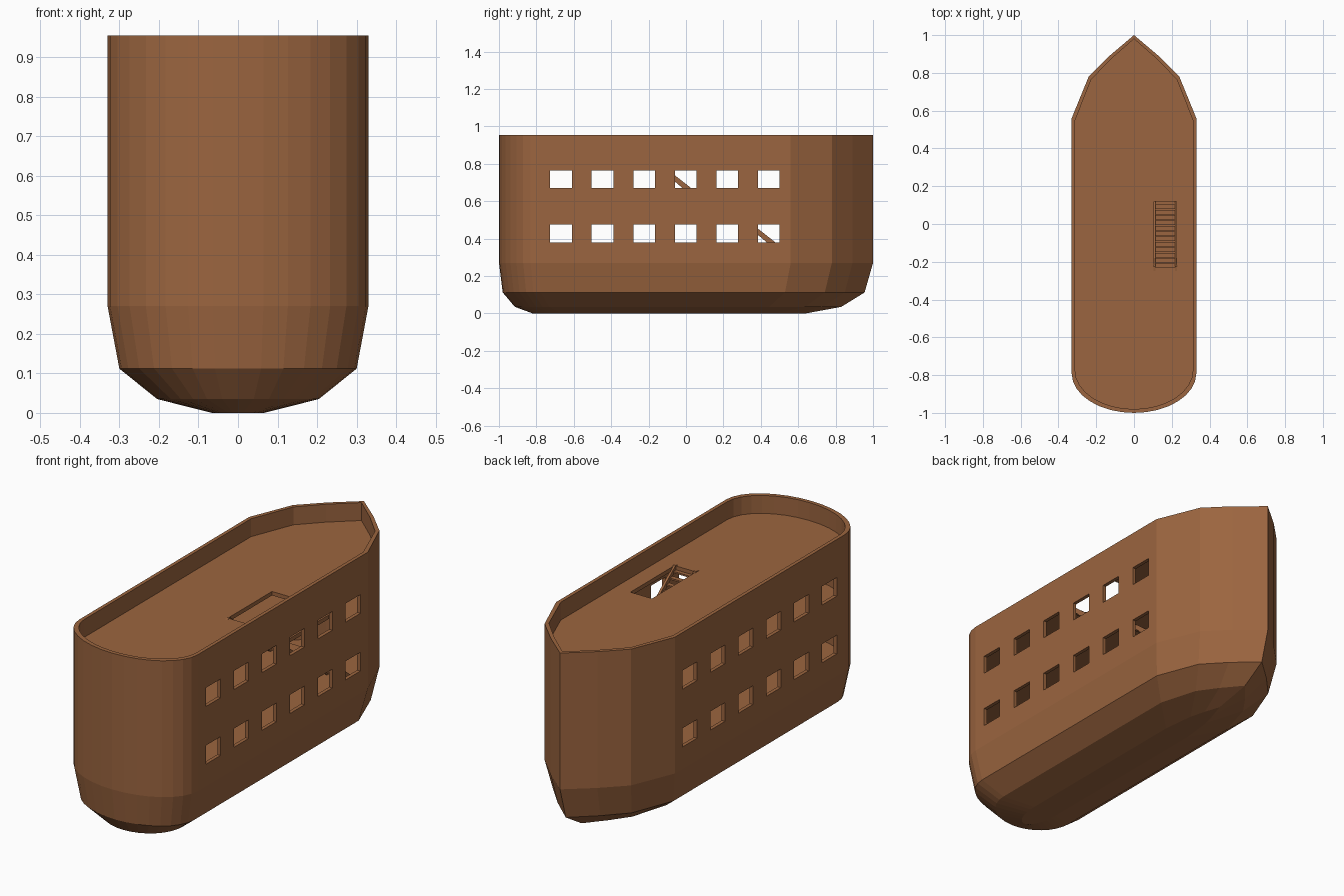
import bpy, bmesh
from math import sin, cos, pi
from mathutils import Matrix, Vector

if "Cube" in bpy.data.objects:
    bpy.data.objects.remove(bpy.data.objects["Cube"])

wood = bpy.data.materials.new("brown wood")
wood.use_nodes = True
colour = (0.33, 0.13, 0.05, 1)
wood.diffuse_color = colour
wood.node_tree.nodes["Principled BSDF"].inputs["Base Color"].default_value = colour


def finish(bm, name):
    bmesh.ops.recalc_face_normals(bm, faces=bm.faces[:])
    mesh = bpy.data.meshes.new(name)
    bm.to_mesh(mesh)
    bm.free()
    mesh.materials.append(wood)
    ob = bpy.data.objects.new(name, mesh)
    bpy.context.collection.objects.link(ob)
    return ob


def add_box(bm, lo, hi):
    lo, hi = Vector(lo), Vector(hi)
    matrix = Matrix.Translation((lo + hi) / 2) @ Matrix.Diagonal((*(hi - lo), 1))
    bmesh.ops.create_cube(bm, size=1, matrix=matrix)


def loft(name, rings):
    bm = bmesh.new()
    loops = [[bm.verts.new(p) for p in ring] for ring in rings]
    n = len(loops[0])
    for a, b in zip(loops, loops[1:]):
        for i in range(n):
            j = (i + 1) % n
            bm.faces.new((a[i], a[j], b[j], b[i]))
    bm.faces.new(loops[0])
    bm.faces.new(loops[-1])
    return finish(bm, name)


def cut(target, cutter):
    cutter.hide_render = True
    mod = target.modifiers.new("openings", "BOOLEAN")
    mod.operation = "DIFFERENCE"
    mod.solver = "EXACT"
    mod.object = cutter
    bpy.context.view_layer.objects.active = target
    bpy.ops.object.modifier_apply(modifier=mod.name)
    bpy.data.objects.remove(cutter)


# Plan outline: pointed bow at the back, rounded stern at the front
half_bow = [(0.33, 0.56), (0.24, 0.78), (0.13, 0.89)]
outline = half_bow + [(0, 1)] + [(-x, y) for x, y in reversed(half_bow)]
outline += [(-0.33 * cos(pi * i / 16), -0.79 - 0.21 * sin(pi * i / 16)) for i in range(17)]


def ring(z, sx=1, sy=1, dy=0):
    return [(x * sx, y * sy + dy, z) for x, y in outline]


def inner(z):
    return ring(z, 0.945, 0.98)


# Hull shell with its lowest floor
top, floor = 0.955, 0.285
hull = loft("hull", [ring(0, 0.2, 0.73, -0.09), ring(0.035, 0.62, 0.8725, -0.0425),
                     ring(0.112, 0.91, 0.9675, -0.0125), ring(0.27), ring(top),
                     inner(top), inner(floor)])

# Two rows of windows on both sides
bm = bmesh.new()
for z in (0.38, 0.67):
    for i in range(6):
        y = -0.668 + 0.222 * i
        add_box(bm, (-0.5, y - 0.058, z), (0.5, y + 0.058, z + 0.094))
cut(hull, finish(bm, "window_cutter"))

# Decks, each with a stairwell and a stair leading down
rise, run, steps = 0.29, 0.37, 13
left, right = 0.225, 0.105
for name, z, y0 in (("upper", 0.865, -0.25), ("middle", 0.575, 0.2)):
    deck = loft(name + "_deck", [ring(z - 0.02, 0.955, 0.985), ring(z, 0.955, 0.985)])
    bm = bmesh.new()
    add_box(bm, (right, y0 + 0.02, z - 0.1), (left, y0 + run, z + 0.1))
    cut(deck, finish(bm, "stairwell_cutter"))

    # Sloping side rails
    for side, x in (("left", left - 0.009), ("right", right - 0.003)):
        profile = [(y0, z), (y0 + 0.025, z + 0.004), (y0 + run, z - rise + 0.022),
                   (y0 + run, z - rise), (y0 + run - 0.025, z - rise)]
        loft(f"{name}_stair_{side}_rail",
             [[(px, y, h) for y, h in profile] for px in (x, x + 0.012)])

    # Treads
    bm = bmesh.new()
    for i in range(1, steps):
        y, h = y0 + run * i / steps, z - rise * i / steps
        add_box(bm, (right, y - 0.012, h - 0.005), (left, y + 0.012, h + 0.003))
    finish(bm, name + "_stair_treads")
